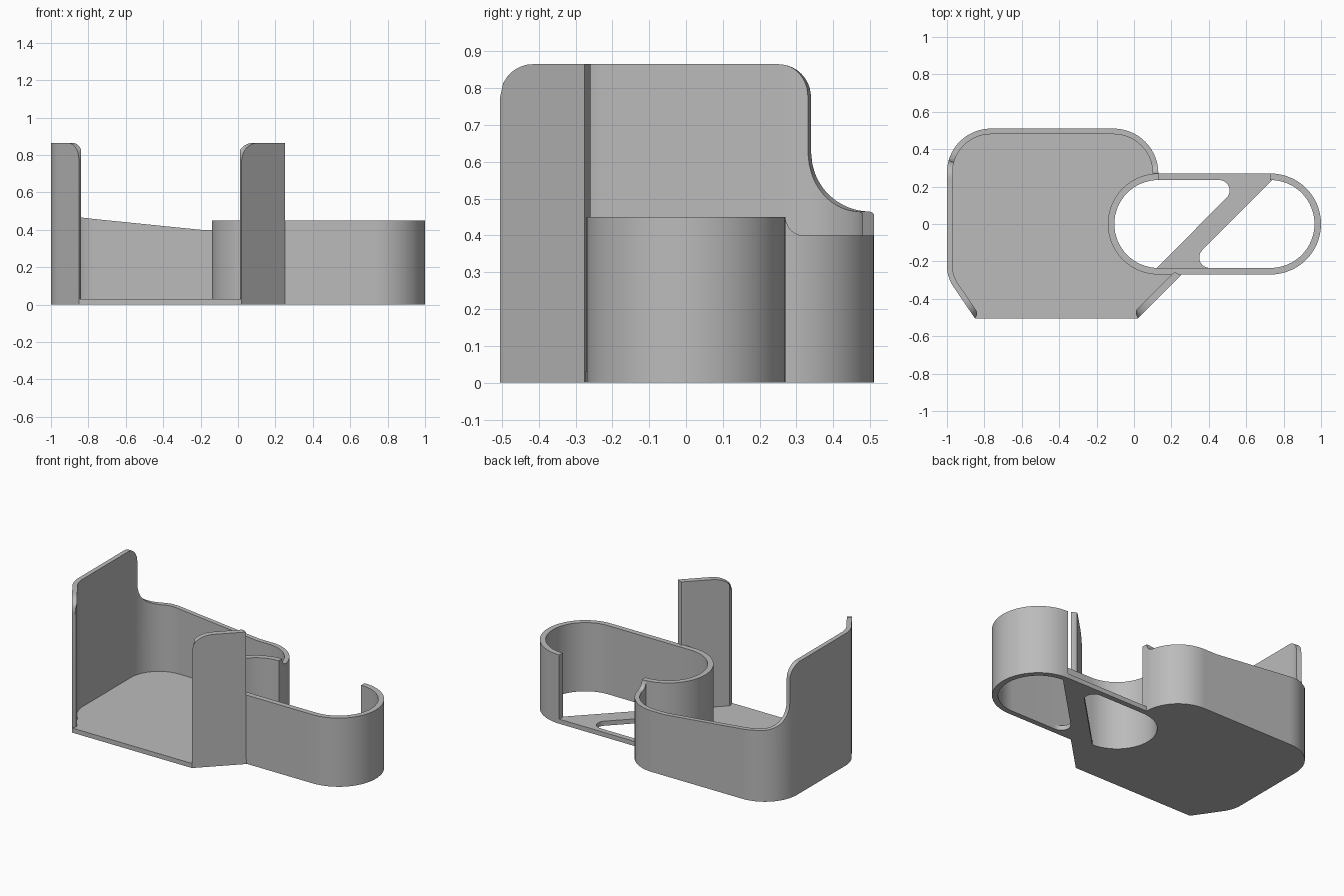
import bpy
import bmesh
import math
from mathutils import Vector

cube = bpy.data.objects.get("Cube")
if cube:
    bpy.data.objects.remove(cube)

grey = bpy.data.materials.new("plain grey")
grey.use_nodes = True
grey.diffuse_color = (0.5, 0.5, 0.5, 1)
grey.node_tree.nodes["Principled BSDF"].inputs["Base Color"].default_value = (0.5, 0.5, 0.5, 1)

FLOOR, LOOP_H, TALL, FRONT = 0.03, 0.45, 0.865, -0.505
R_OUT, R_IN, X_LEFT, X_RIGHT = 0.27, 0.235, 0.13, 0.73
NOTCH = 0.34


def finish(name, bm):
    bmesh.ops.recalc_face_normals(bm, faces=bm.faces)
    mesh = bpy.data.meshes.new(name)
    bm.to_mesh(mesh)
    bm.free()
    obj = bpy.data.objects.new(name, mesh)
    bpy.context.collection.objects.link(obj)
    mesh.materials.append(grey)
    bpy.ops.object.select_all(action='DESELECT')
    obj.select_set(True)
    bpy.context.view_layer.objects.active = obj
    bpy.ops.object.shade_smooth_by_angle(angle=math.radians(30))


def arc(cx, cy, r, a0, a1, n=32):
    angles = [math.radians(a0 + (a1 - a0) * i / n) for i in range(n + 1)]
    return [Vector((cx + r * math.cos(a), cy + r * math.sin(a))) for a in angles]


def fillet(before, corner, after, r, n=24):
    """Arc that rounds one corner of a path."""
    b, c, a = Vector(before), Vector(corner), Vector(after)
    u, v = (b - c).normalized(), (a - c).normalized()
    half = u.angle(v) / 2
    centre = c + (u + v).normalized() * r / math.sin(half)
    p0, p1 = c + u * r / math.tan(half) - centre, c + v * r / math.tan(half) - centre
    a0, a1 = math.atan2(p0.y, p0.x), math.atan2(p1.y, p1.x)
    turn = (a1 - a0 + math.pi) % (2 * math.pi) - math.pi
    return arc(centre.x, centre.y, r, math.degrees(a0), math.degrees(a0 + turn), n)


def resample(path, step=0.012):
    out = [path[0]]
    for p, q in zip(path, path[1:]):
        n = max(1, math.ceil((q - p).length / step))
        ts = [i / n for i in range(1, n + 1)]
        if p.x < -0.5 and p.y < NOTCH < q.y:
            t = (NOTCH - p.y) / (q.y - p.y)
            ts = sorted(ts + [t - 0.001, t + 0.001])
        out += [p.lerp(q, t) for t in ts]
    return out


def wall(name, path, thick, height, clip=lambda p: p):
    """Upright wall along a path, thickened to the right of travel."""
    bm = bmesh.new()
    rows = []
    for i, p in enumerate(path):
        d0 = (p - path[max(i - 1, 0)]).normalized()
        d1 = (path[min(i + 1, len(path) - 1)] - p).normalized()
        d = (d0 + d1).normalized()
        inner = clip(p + Vector((d.y, -d.x)) * thick)
        z = height(p.x, p.y)
        rows.append([bm.verts.new((*q, h)) for q, h in ((p, 0), (p, z), (inner, z), (inner, 0))])
    for a, b in zip(rows, rows[1:]):
        for k in range(4):
            m = (k + 1) % 4
            bm.faces.new((a[k], a[m], b[m], b[k]))
    bm.faces.new(rows[0])
    bm.faces.new(rows[-1])
    finish(name, bm)


def plate(name, outline):
    """Flat plate of floor thickness."""
    bm = bmesh.new()
    base = bm.faces.new([bm.verts.new((*p, 0)) for p in outline])
    top = bmesh.ops.extrude_face_region(bm, geom=[base])
    verts = [v for v in top["geom"] if isinstance(v, bmesh.types.BMVert)]
    bmesh.ops.translate(bm, verts=verts, vec=(0, 0, FLOOR))
    finish(name, bm)


def rounded_end(d, r=0.09):
    """Drop of a rounded top corner at distance d from the end."""
    return r - math.sqrt(max(0, r * r - max(0, r - d) ** 2))


def tray_height(x, y):
    if x > -0.2:
        return LOOP_H - math.sqrt(max(0, 0.05 ** 2 - max(0, 0.32 - y) ** 2))
    if x > -0.84 and y > 0:
        return 0.40 + 0.065 * (-0.2 - x) / 0.64
    if y > NOTCH:
        return 0.625 - math.sqrt(max(0, 0.16 ** 2 - max(0, 0.5 - y) ** 2))
    return TALL - rounded_end(y - FRONT) - rounded_end(NOTCH - y)


# Tray wall: left front tip, around the back, to the loop
corners = [(-0.85, FRONT), (-1, -0.285), (-1, 0.51), (X_LEFT, 0.51), (X_LEFT, R_OUT)]
tray_path = [Vector(corners[0])]
for i, r in ((1, 0.2), (2, 0.235), (3, 0.239)):
    tray_path += fillet(corners[i - 1], corners[i], corners[i + 1], r)
tray_path.append(Vector(corners[-1]))
wall("tray_wall", resample(tray_path), 0.03, tray_height,
     lambda p: Vector((min(p.x, -0.84), p.y)) if p.y < -0.3 else p)

# Tall slanted post at the front
post_path = resample([Vector((0.25, -0.275)), Vector((0.02, FRONT))])
wall("front_post", post_path, 0.037, lambda x, y: TALL - rounded_end(y - FRONT),
     lambda p: Vector((max(p.x, 0.01), min(p.y, -0.26))))

# Loop wall, open along its back
loop_path = arc(X_RIGHT, 0, R_OUT, 90, -90) + arc(X_LEFT, 0, R_OUT, 270, 90)
wall("loop_wall", loop_path, R_OUT - R_IN, lambda x, y: LOOP_H)

# Tray floor, hollowed around the loop
plate("tray_floor", tray_path + arc(X_LEFT, 0, R_OUT, 90, 270)[1:]
      + [Vector((0.25, -R_OUT)), Vector((0.02, FRONT))])

# Low strip closing the back of the loop
plate("loop_back_strip", [(X_LEFT, R_IN), (X_RIGHT, R_IN), (X_RIGHT, R_OUT), (X_LEFT, R_OUT)])

# Diagonal brace with rounded roots, symmetric about its middle
half = [Vector((0.121, -R_IN))] + arc(0.405, -0.179, 0.056, -90, -225, 16)
plate("loop_brace", half + [Vector((0.86 - p.x, -p.y)) for p in half])
